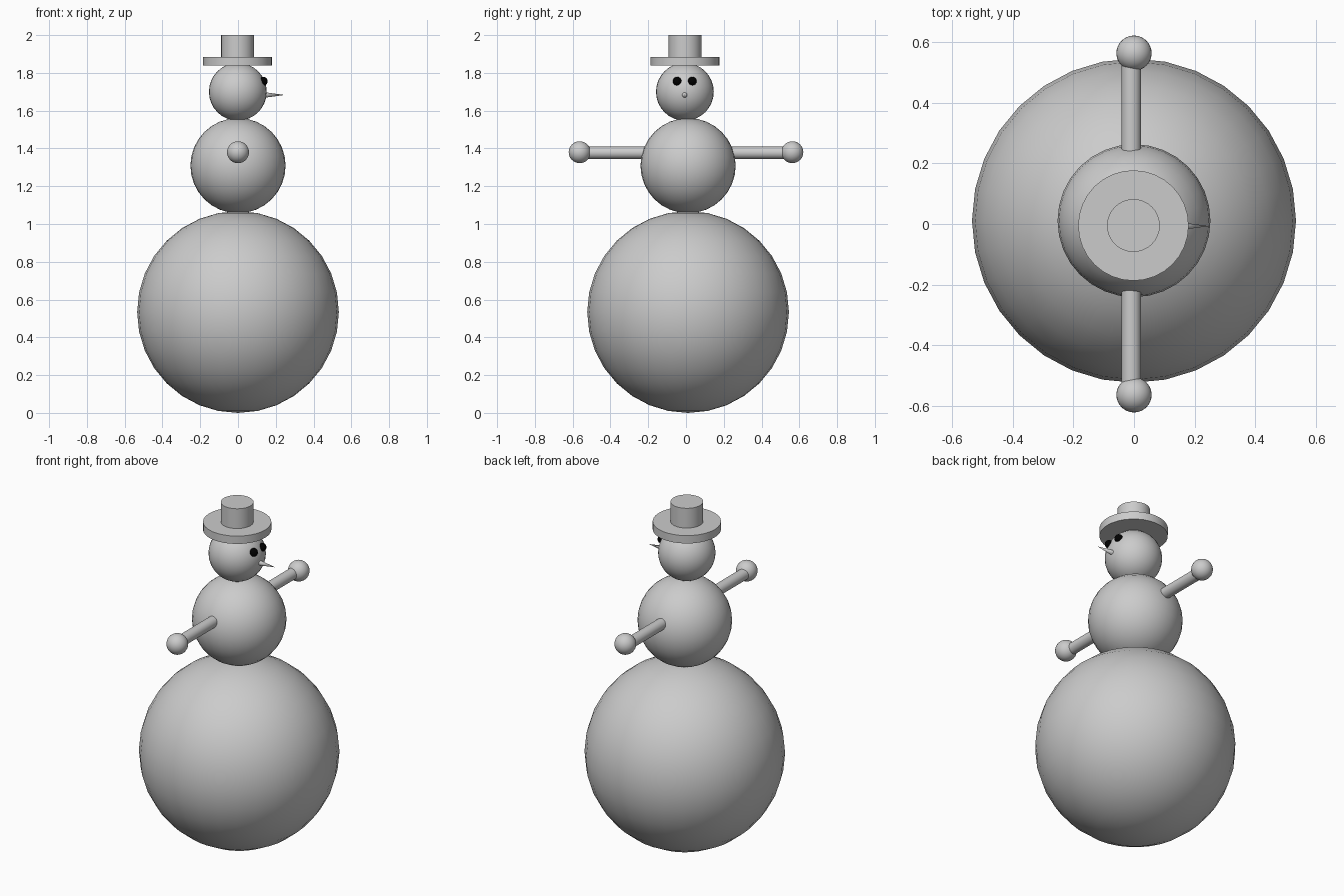
import bpy, math

if "Cube" in bpy.data.objects:
    bpy.data.objects.remove(bpy.data.objects["Cube"])


def material(name, value):
    m = bpy.data.materials.new(name)
    m.diffuse_color = (value, value, value, 1)
    m.use_nodes = True
    m.node_tree.nodes["Principled BSDF"].inputs["Base Color"].default_value = m.diffuse_color
    return m


GREY = material("grey", 0.6)
BLACK = material("black", 0.0)


def finish(name, mat):
    ob = bpy.context.object
    ob.name = name
    ob.data.materials.append(mat)
    bpy.ops.object.shade_smooth_by_angle(angle=math.radians(35))
    return ob


def ball(name, loc, r, mat=GREY, segments=32, rings=16):
    bpy.ops.mesh.primitive_uv_sphere_add(segments=segments, ring_count=rings, radius=r, location=loc)
    return finish(name, mat)


def tube(name, loc, r, length, rot=(0, 0, 0)):
    bpy.ops.mesh.primitive_cylinder_add(vertices=32, radius=r, depth=length, location=loc, rotation=rot)
    return finish(name, GREY)


# Stacked snow body
ball("base_snowball", (0, 0.011, 0.534), 0.534)
ball("middle_snowball", (0, 0.011, 1.309), 0.252)
ball("head", (-0.001, -0.006, 1.70), 0.153)

# Hat
tube("hat_brim", (-0.002, -0.005, 1.861), 0.182, 0.046)
tube("hat_crown", (-0.002, -0.005, 1.936), 0.087, 0.128)

# Arms and hands on both sides
for side, word in ((-1, "right"), (1, "left")):
    tube(word + "_arm", (-0.009, side * 0.36, 1.377), 0.032, 0.38, (math.pi / 2, 0, 0))
    ball(word + "_hand", (0, side * 0.563, 1.38), 0.058)
    # Eyes on the +x face
    ball(word + "_eye", (0.134, -0.007 + side * 0.04, 1.756), 0.023, BLACK, 24, 12)

# Pointed nose
bpy.ops.mesh.primitive_cone_add(vertices=32, radius1=0.016, radius2=0, depth=0.117,
                                location=(0.1885, -0.007, 1.683), rotation=(0, math.pi / 2, 0))
finish("nose", GREY)
